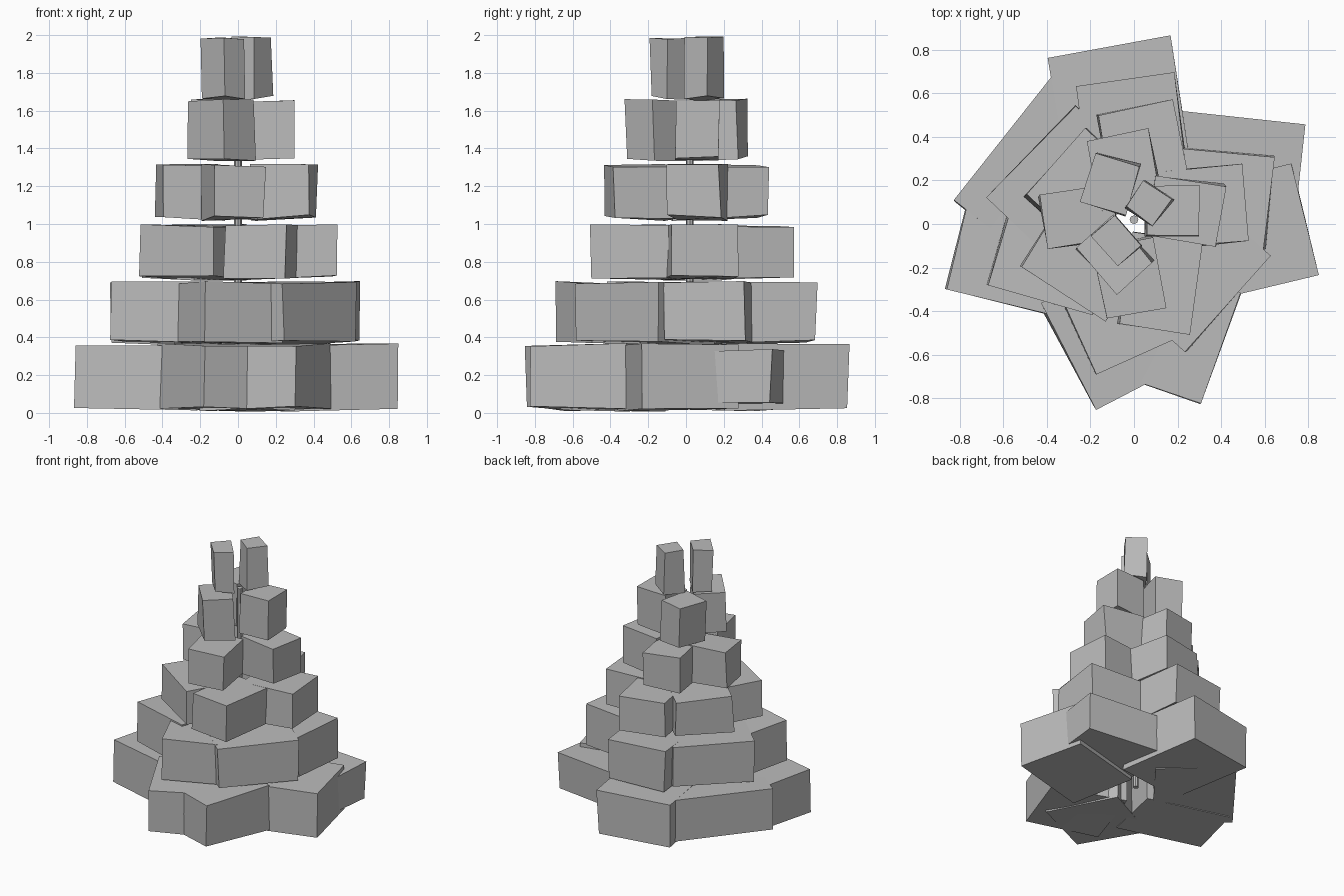
import bpy
import bmesh
import random
from mathutils import Vector

default_cube = bpy.data.objects.get("Cube")
if default_cube:
    bpy.data.objects.remove(default_cube, do_unlink=True)

random.seed(4)

# Single stone colour
stone_grey = bpy.data.materials.new("stone_grey")
stone_grey.use_nodes = True
grey = (0.5, 0.5, 0.5, 1)
stone_grey.diffuse_color = grey
stone_grey.node_tree.nodes["Principled BSDF"].inputs["Base Color"].default_value = grey


def finish(bm, name):
    """Turn a bmesh into a shaded object with the stone material."""
    bmesh.ops.recalc_face_normals(bm, faces=bm.faces)
    mesh = bpy.data.meshes.new(name)
    bm.to_mesh(mesh)
    bm.free()
    mesh.materials.append(stone_grey)
    stone = bpy.data.objects.new(name, mesh)
    bpy.context.collection.objects.link(stone)
    bpy.ops.object.select_all(action="DESELECT")
    stone.select_set(True)
    bpy.context.view_layer.objects.active = stone
    bpy.ops.object.shade_smooth_by_angle()


def wobble(amount):
    return random.uniform(-amount, amount)


def add_stone(name, face_start, face_end, bottom, top):
    """Rough block whose outer face spans two plan points and which runs inward."""
    start, end = Vector(face_start), Vector(face_end)
    middle = (start + end) / 2
    along = (end - start).normalized()
    inward = Vector((-along.y, along.x))
    if inward.dot(middle) > 0:
        inward.negate()
    depth = inward * middle.length * 0.8

    bm = bmesh.new()
    bmesh.ops.create_cube(bm, size=1)
    for vert in bm.verts:
        is_inner, is_top = vert.co.y > 0, vert.co.z > 0
        plan = start if vert.co.x < 0 else end
        if is_inner:
            plan = plan + depth
        height = top if is_top else bottom
        if is_inner and not is_top:
            height -= 0.015
        vert.co = (plan.x + wobble(0.009), plan.y + wobble(0.009), height + wobble(0.009))
    finish(bm, name)


def add_tier(label, bottom, top, *faces):
    """Ring of stones; each face is x, y, x, y in hundredths."""
    for index, face in enumerate(faces, start=1):
        x1, y1, x2, y2 = (value / 100 for value in face)
        add_stone(f"{label}_stone_{index}", (x1, y1), (x2, y2), bottom, top)


# Bottom ring, with one thinner stone tucked between its neighbours
add_tier("base", 0.03, 0.36,
         (-39, 77, 16, 86), (-83, 11, -35, 72), (-86, -30, -75, 15),
         (-43, -37, -18, -85), (31, -82, 49, -31), (85, -23, 73, 27))
add_tier("base_thin", 0.06, 0.33, (78, 45, 73, 0))

# Rings that narrow toward the top
add_tier("second", 0.38, 0.69,
         (-26, 63, 18, 69), (-67, 12, -26, 54), (-67, -28, -57, 8),
         (-34, -33, -18, -69), (24, -58, 62, -14), (60, -12, 64, 31))
add_tier("third", 0.72, 0.99,
         (-17, 50, 17, 57), (-50, 13, -22, 44), (-52, -20, -13, -44),
         (25, -50, 31, -9), (53, -8, 50, 27))
add_tier("fourth", 1.04, 1.31,
         (-22, 38, 6, 44), (-44, 13, -40, -12), (-13, -43, 14, -38), (38, -10, 42, 18))
add_tier("fifth", 1.35, 1.655,
         (-17, 33, 3, 27), (-26, -11, -7, -32), (30, -5, 30, 17))
add_tier("top", 1.67, 1.985, (-19, -5, -7, -19), (18, 11, 5, 20))

# Slim core up the middle of the pile
bm = bmesh.new()
bmesh.ops.create_cone(bm, cap_ends=True, segments=8, radius1=0.02, radius2=0.02, depth=1.6)
bmesh.ops.translate(bm, verts=bm.verts, vec=(0, 0.02, 0.85))
finish(bm, "core_post")
